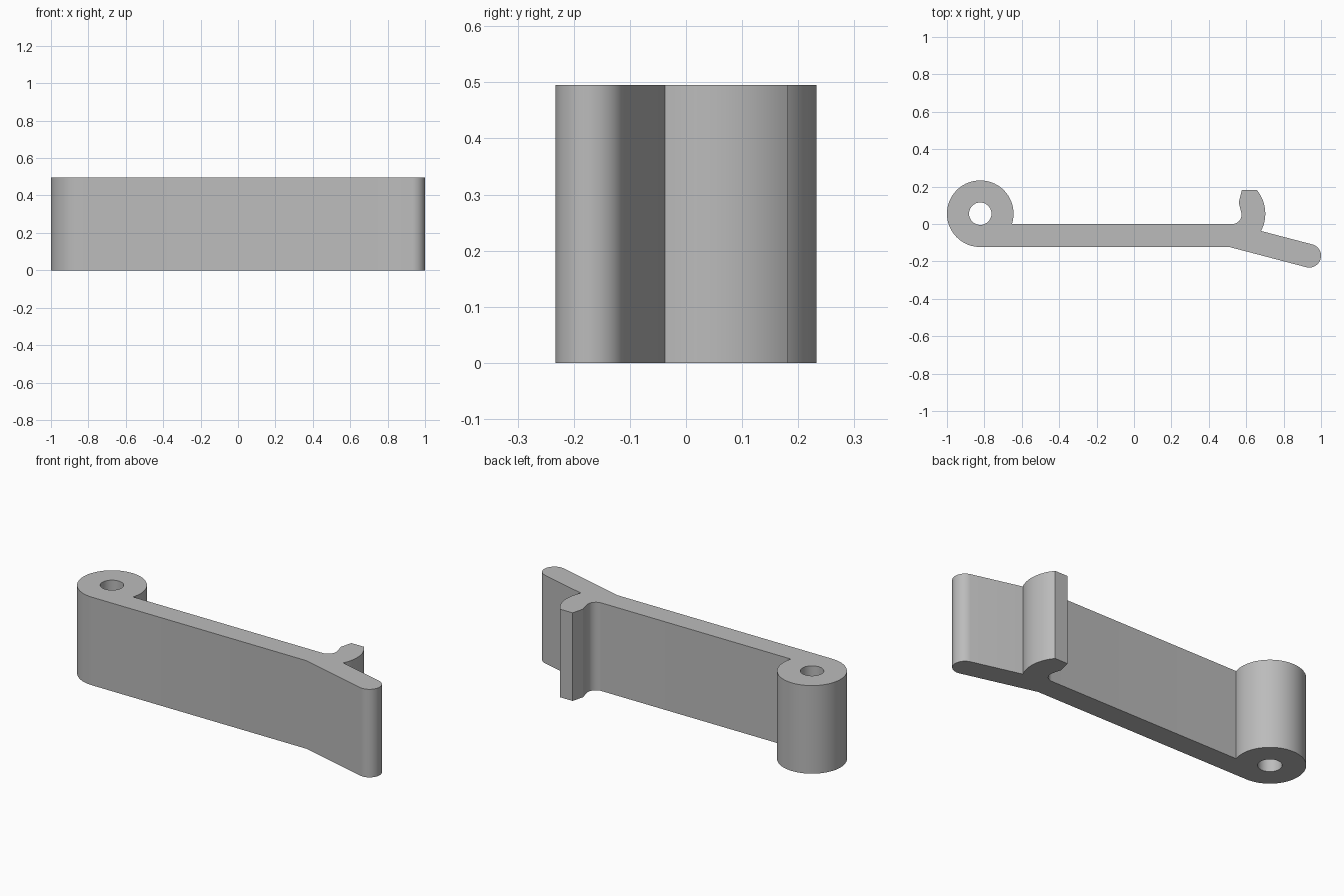
import bpy, bmesh
from math import sin, cos, radians, sqrt, asin, degrees
from mathutils import Vector

cube = bpy.data.objects.get("Cube")
if cube:
    bpy.data.objects.remove(cube, do_unlink=True)

HEIGHT = 0.495


def arc(cx, cy, r, start, end, steps):
    """Points along an arc, angles in degrees."""
    angles = [radians(start + (end - start) * i / steps) for i in range(steps + 1)]
    return [(cx + r * cos(a), cy + r * sin(a)) for a in angles]


def loop_edges(bm, points):
    verts = [bm.verts.new((x, y, 0)) for x, y in points]
    return [bm.edges.new((v, verts[i - 1])) for i, v in enumerate(verts)]


# Outer outline, counter-clockwise from under the pivot barrel
bx, by, br = -0.822, 0.055, 0.178
meet = degrees(asin(-by / br))
outline = [(0.51, -0.123)]
outline += arc(0.937, -0.17, 0.063, -104.7, 75.3, 20)      # rounded finger tab
outline += arc(0.502, 0.055, 0.2, -27.5, 39.5, 16)         # back of the hook
outline += [(0.577, 0.182), (0.56, 0.115)]                 # hook nose
outline += arc(0.525, 0.05, 0.05, 15, -90, 14)             # fillet to the arm
outline += arc(bx, by, br, meet, 270, 56)                  # pivot barrel

# Fill the outline with its pin hole and raise it
bm = bmesh.new()
edges = loop_edges(bm, outline)
edges += loop_edges(bm, arc(bx, by, 0.06, 0, 350, 35))
bmesh.ops.triangle_fill(bm, use_beauty=True, use_dissolve=False, edges=edges)
raised = bmesh.ops.extrude_face_region(bm, geom=bm.faces[:], use_keep_orig=True)
top = [g for g in raised["geom"] if isinstance(g, bmesh.types.BMVert)]
bmesh.ops.translate(bm, verts=top, vec=Vector((0, 0, HEIGHT)))
bmesh.ops.recalc_face_normals(bm, faces=bm.faces[:])

mesh = bpy.data.meshes.new("latch_lever")
bm.to_mesh(mesh)
bm.free()
lever = bpy.data.objects.new("latch_lever", mesh)
bpy.context.collection.objects.link(lever)

# Plain grey
grey = bpy.data.materials.new("plain_grey")
grey.use_nodes = True
colour = (0.5, 0.5, 0.5, 1)
grey.diffuse_color = colour
grey.node_tree.nodes["Principled BSDF"].inputs["Base Color"].default_value = colour
mesh.materials.append(grey)

# Smooth walls, crisp edges
bpy.ops.object.select_all(action="DESELECT")
lever.select_set(True)
bpy.context.view_layer.objects.active = lever
bpy.ops.object.shade_smooth_by_angle(angle=radians(25))
